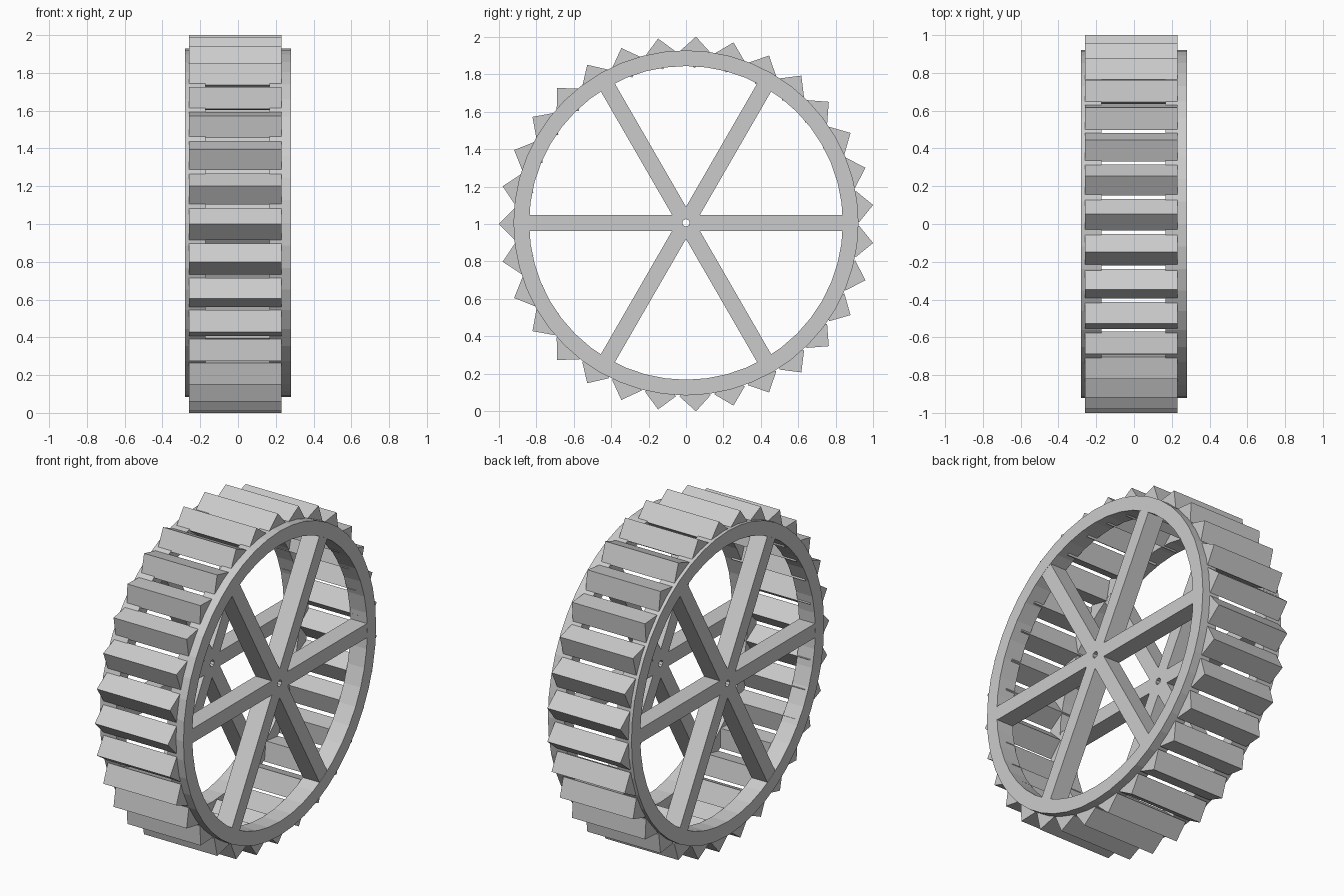
import bpy
from math import sin, cos, pi
from mathutils import Matrix

if "Cube" in bpy.data.objects:
    bpy.data.objects.remove(bpy.data.objects["Cube"])

# local x -> world y, local y -> world z, extrusion -> world x
AXES = Matrix(((0, 0, 1, 0), (1, 0, 0, 0), (0, 1, 0, 0), (0, 0, 0, 1)))


def circle(r, n, phase=0.0):
    return [(r * cos(phase + 2 * pi * i / n), r * sin(phase + 2 * pi * i / n)) for i in range(n)]


def plate(name, loops, x0, x1, cy=0.0, cz=1.006):
    """Flat outline (with holes) in the y-z plane, extruded from x0 to x1."""
    cu = bpy.data.curves.new(name, 'CURVE')
    cu.dimensions = '2D'
    cu.fill_mode = 'BOTH'
    cu.extrude = (x1 - x0) / 2
    for pts in loops:
        sp = cu.splines.new('POLY')
        sp.points.add(len(pts) - 1)
        for p, (a, b) in zip(sp.points, pts):
            p.co = (a, b, 0, 1)
        sp.use_cyclic_u = True
    ob = bpy.data.objects.new(name, cu)
    bpy.context.collection.objects.link(ob)
    ob.matrix_world = Matrix.Translation(((x0 + x1) / 2, cy, cz)) @ AXES
    bpy.ops.object.select_all(action='DESELECT')
    ob.select_set(True)
    bpy.context.view_layer.objects.active = ob
    bpy.ops.object.convert(target='MESH')
    for f in bpy.context.object.data.polygons:
        f.use_smooth = False


# six-armed spoke outline
HALF, REACH = 0.043, 0.845
star = []
for i in range(6):
    a = i * pi / 3
    for u, v in ((REACH, -HALF), (REACH, HALF)):
        star.append((u * cos(a) - v * sin(a), u * sin(a) + v * cos(a)))
    star.append((2 * HALF * cos(a + pi / 6), 2 * HALF * sin(a + pi / 6)))

# side wheels: rim and spokes with axle hole
for side, x0, x1 in (("left", -0.28, -0.172), ("right", 0.168, 0.28)):
    plate(side + "_rim", [circle(0.922, 48), circle(0.838, 48)], x0, x1)
    plate(side + "_spokes", [star, circle(0.02, 8)], x0 + 0.001, x1 - 0.001)

# square paddle bars set on edge around the rim
COUNT, DIAG = 31, 0.084
for i in range(COUNT):
    a = pi + 2 * pi * i / COUNT
    r = 1.0025 - DIAG
    plate("paddle_bar_%02d" % (i + 1), [circle(DIAG, 4, a)], -0.26, 0.23,
          0.0025 + r * cos(a), 1.0 + r * sin(a))
